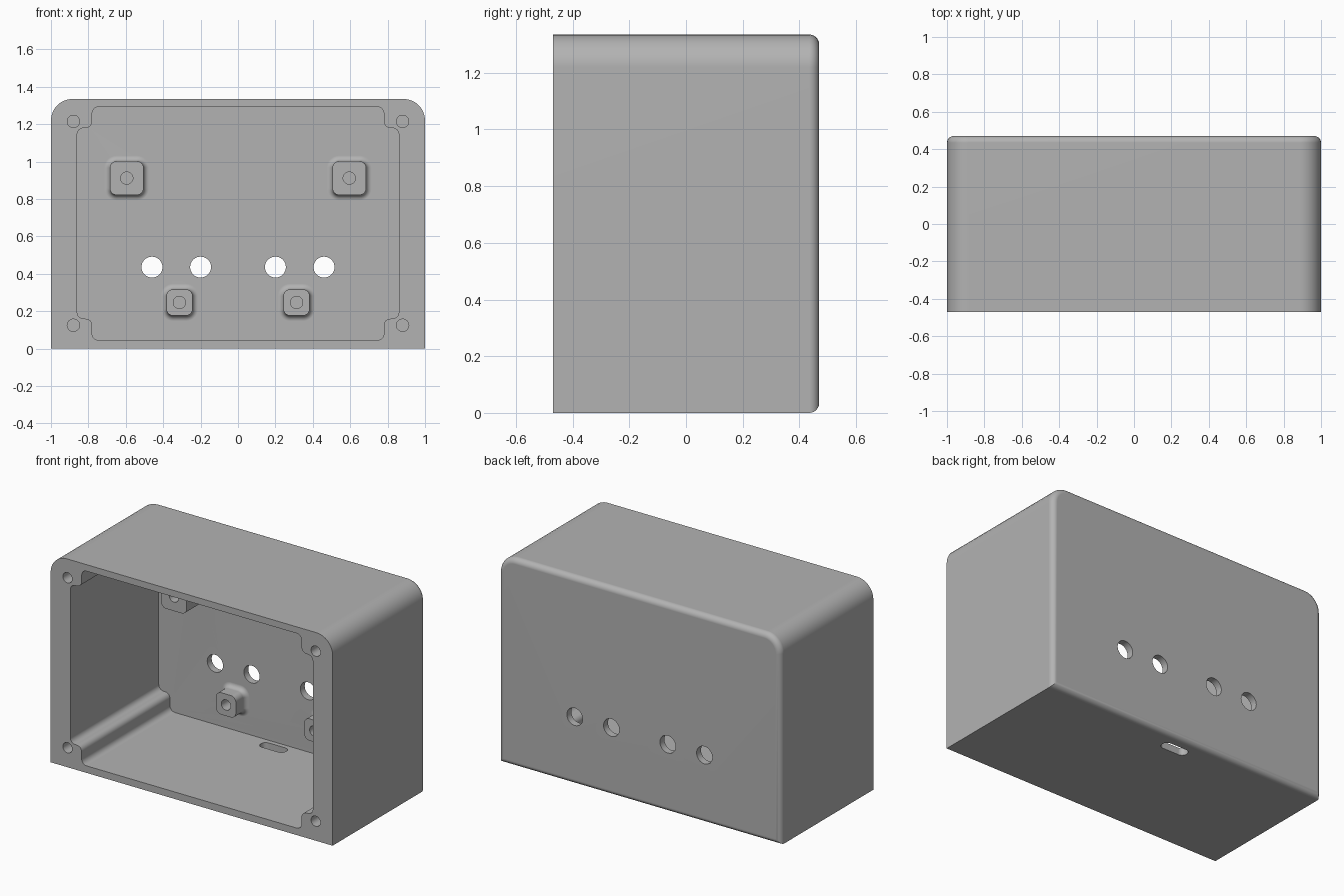
import bpy, bmesh, math
from mathutils import Vector

cube = bpy.data.objects.get("Cube")
if cube:
    bpy.data.objects.remove(cube, do_unlink=True)

FRONT, BACK, HEIGHT = -0.47, 0.47, 1.335
WALL = 0.045
INNER = BACK - WALL

grey = bpy.data.materials.new("light grey plastic")
grey.use_nodes = True
grey.diffuse_color = (0.45, 0.45, 0.45, 1)
grey.node_tree.nodes["Principled BSDF"].inputs["Base Color"].default_value = (0.45, 0.45, 0.45, 1)


def rounded(points, radii, steps=8):
    """Round the right-angled corners of a closed 2D outline."""
    pts = [Vector(p) for p in points]
    out = []
    for i, p in enumerate(pts):
        r = radii[i]
        if r <= 0:
            out.append(p)
            continue
        u = (pts[i - 1] - p).normalized()
        v = (pts[(i + 1) % len(pts)] - p).normalized()
        c = p + (u + v) * r
        for k in range(steps + 1):
            t = math.pi / 2 * k / steps
            out.append(c - v * r * math.cos(t) - u * r * math.sin(t))
    return out


def rectangle(x0, x1, z0, z1, radii):
    return rounded([(x0, z0), (x1, z0), (x1, z1), (x0, z1)], radii)


def circle(x, z, r, n=32):
    return [Vector((x + r * math.cos(2 * math.pi * k / n), z + r * math.sin(2 * math.pi * k / n)))
            for k in range(n)]


def loft(name, rings, vertical=False):
    """Skin (depth, outline) rings; depth runs along y, or along z if vertical."""
    bm = bmesh.new()
    loops = [[bm.verts.new((p.x, p.y, d) if vertical else (p.x, d, p.y)) for p in outline]
             for d, outline in rings]
    n = len(loops[0])
    for a, b in zip(loops, loops[1:]):
        for i in range(n):
            bm.faces.new((a[i], a[(i + 1) % n], b[(i + 1) % n], b[i]))
    bm.faces.new(loops[0])
    bm.faces.new(loops[-1])
    bmesh.ops.recalc_face_normals(bm, faces=bm.faces)
    mesh = bpy.data.meshes.new(name)
    bm.to_mesh(mesh)
    bm.free()
    mesh.materials.append(grey)
    obj = bpy.data.objects.new(name, mesh)
    bpy.context.collection.objects.link(obj)
    return obj


def combine(target, tool, operation):
    """Apply a boolean and remove the tool."""
    mod = target.modifiers.new("boolean", "BOOLEAN")
    mod.operation, mod.solver, mod.object = operation, "EXACT", tool
    bpy.context.view_layer.objects.active = target
    bpy.ops.object.modifier_apply(modifier=mod.name)
    bpy.data.objects.remove(tool, do_unlink=True)


def drill(x, z, r, y0, y1):
    combine(box, loft("hole_cutter", [(y0, circle(x, z, r)), (y1, circle(x, z, r))]), "DIFFERENCE")


# Outer shell with a rounded back edge
def shell_outline(d):
    r = 0.115 - d
    return rectangle(-1 + d, 1 - d, d, HEIGHT - d, (0, 0, r, r))


EDGE = 0.035
shell = [(FRONT, shell_outline(0))]
for k in range(7):
    t = math.pi / 2 * k / 6
    shell.append((BACK - EDGE + EDGE * math.sin(t), shell_outline(EDGE * (1 - math.cos(t)))))
box = loft("enclosure", shell)

# Cavity, stepped in at the corners to leave screw columns
half = [(0.78, WALL), (0.78, 0.16), (0.86, 0.16), (0.86, 1.18), (0.78, 1.18), (0.78, 1.293)]
outline = half + [(-x, z) for x, z in reversed(half)]
cavity = rounded(outline, [0.035] * len(outline), 6)
combine(box, loft("cavity_cutter", [(FRONT - 0.1, cavity), (INNER, cavity)]), "DIFFERENCE")


# Mounting posts with flared bases and blind screw holes
def post(x, z, size, front, depth):
    def outline(d):
        s = size / 2 + d
        return rectangle(x - s, x + s, z - s, z + s, [0.035 + d] * 4)
    flare = 0.03
    rings = [(front, outline(0))]
    for k in range(6):
        t = math.pi / 2 * k / 5
        rings.append((INNER - flare + flare * math.sin(t), outline(flare * (1 - math.cos(t)))))
    rings.append((INNER + 0.015, outline(flare)))
    combine(box, loft("mounting_post", rings), "UNION")
    drill(x, z, 0.033, front - 0.02, front + depth)


for side in (-1, 1):
    post(side * 0.595, 0.912, 0.18, 0.2, 0.2)
    post(side * 0.313, 0.247, 0.14, 0.325, 0.09)
    # Round openings through the back wall
    for x in (0.2, 0.46):
        drill(side * x, 0.436, 0.056, INNER - 0.05, BACK + 0.05)
    # Lid screw holes in the corner columns
    for z in (0.125, 1.215):
        drill(side * 0.88, z, 0.033, FRONT - 0.05, FRONT + 0.25)

# Cable slot in the floor
slot = rectangle(-0.09, 0.09, 0.325, 0.395, [0.033] * 4)
combine(box, loft("slot_cutter", [(-0.05, slot), (WALL + 0.02, slot)], True), "DIFFERENCE")

# Smooth curved faces, crisp edges
bpy.ops.object.select_all(action="DESELECT")
box.select_set(True)
bpy.context.view_layer.objects.active = box
bpy.ops.object.shade_smooth_by_angle(angle=math.radians(30))
weighted = box.modifiers.new("weighted_normals", "WEIGHTED_NORMAL")
weighted.keep_sharp = True
